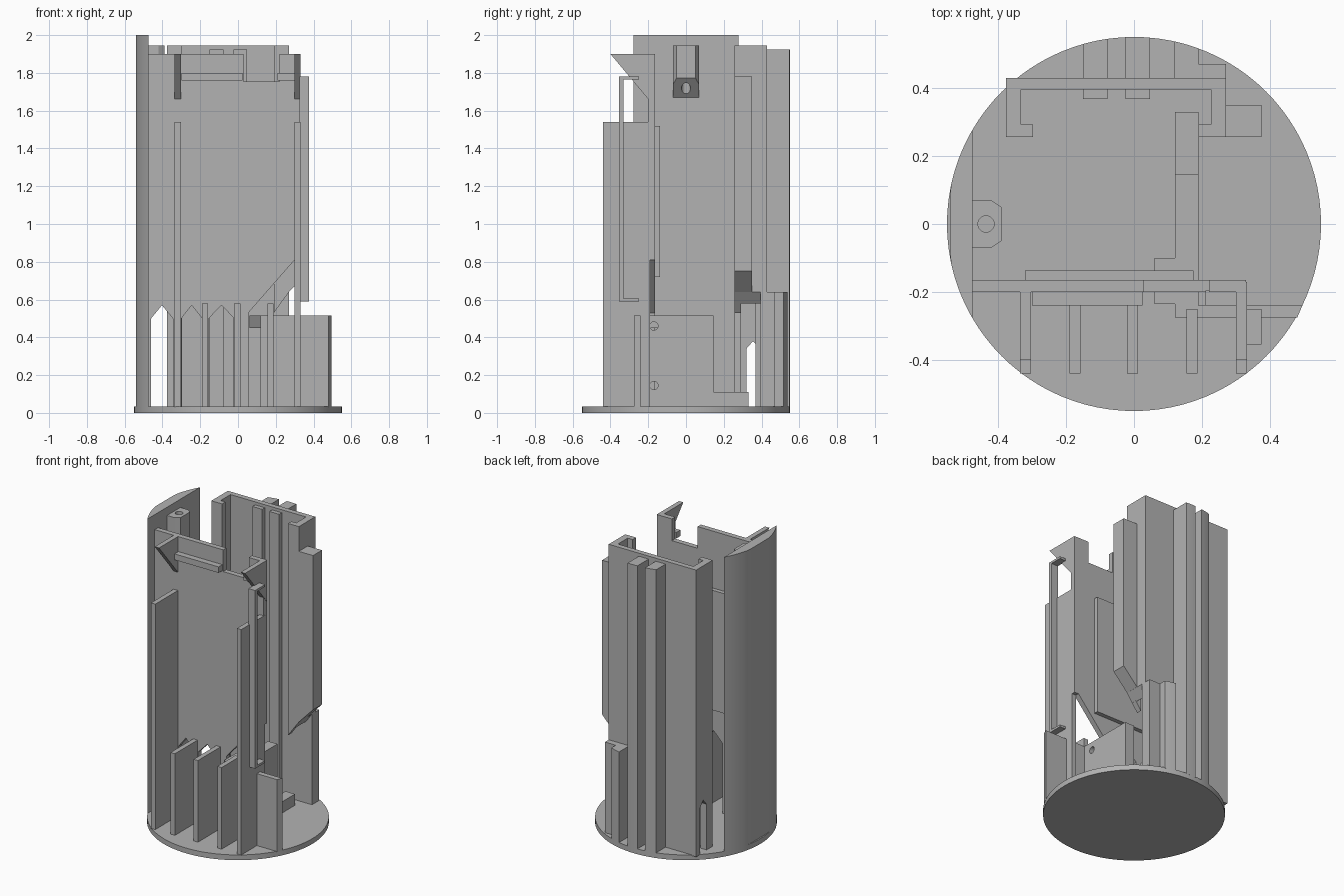
import bpy, bmesh, math
from mathutils import Vector

cube = bpy.data.objects.get("Cube")
if cube:
    bpy.data.objects.remove(cube, do_unlink=True)

grey = bpy.data.materials.new("plain grey")
grey.use_nodes = True
grey.diffuse_color = (0.45, 0.45, 0.45, 1)
grey.node_tree.nodes["Principled BSDF"].inputs["Base Color"].default_value = grey.diffuse_color

R = 0.55
FLOOR = 0.03


def prism(name, points, axis, lo, hi):
    """Extrude a flat outline along x, y or z from lo to hi."""
    place = {"x": lambda a, b: (lo, a, b),
             "y": lambda a, b: (a, lo, b),
             "z": lambda a, b: (a, b, lo)}[axis]
    step = Vector([(hi - lo) * (axis == k) for k in "xyz"])
    bm = bmesh.new()
    face = bm.faces.new([bm.verts.new(place(*p)) for p in points])
    new = bmesh.ops.extrude_face_region(bm, geom=[face])["geom"]
    bmesh.ops.translate(bm, vec=step, verts=[v for v in new if isinstance(v, bmesh.types.BMVert)])
    bmesh.ops.recalc_face_normals(bm, faces=bm.faces)
    mesh = bpy.data.meshes.new(name)
    bm.to_mesh(mesh)
    bm.free()
    mesh.materials.append(grey)
    ob = bpy.data.objects.new(name, mesh)
    bpy.context.collection.objects.link(ob)
    return ob


def box(name, x0, x1, y0, y1, z0, z1):
    return prism(name, [(x0, y0), (x1, y0), (x1, y1), (x0, y1)], "z", z0, z1)


def circle(cx, cy, r, n):
    return [(cx + r * math.cos(2 * math.pi * i / n), cy + r * math.sin(2 * math.pi * i / n)) for i in range(n)]


def rim(x):
    return math.sqrt(R * R - x * x)


def rim_fin(name, x0, x1, y0, z1):
    """Fin from y0 out to the round rim at the back."""
    arc = [(x1 + (x0 - x1) * i / 4, rim(x1 + (x0 - x1) * i / 4)) for i in range(5)]
    return prism(name, [(x0, y0), (x1, y0)] + arc, "z", FLOOR, z1)


def cut(ob, cutter):
    cutter.hide_render = True
    cutter.hide_set(True)
    mod = ob.modifiers.new("cut", "BOOLEAN")
    mod.object = cutter
    mod.solver = "EXACT"


def smooth(ob):
    bpy.ops.object.select_all(action="DESELECT")
    ob.select_set(True)
    bpy.context.view_layer.objects.active = ob
    bpy.ops.object.shade_smooth_by_angle(angle=math.radians(20))


# Round base
smooth(prism("base_disc", circle(0, 0, R, 96), "z", 0, 0.035))

# Tall rounded side shell with a flat inner face
chord = -0.475
a0 = math.acos(chord / R)
arc = [a0 + (2 * math.pi - 2 * a0) * i / 24 for i in range(25)]
smooth(prism("side_shell", [(max(R * math.cos(a), -0.54), R * math.sin(a)) for a in arc], "z", FLOOR, 2.0))

# Screw boss on the shell, with sloped underside
boss = prism("screw_boss", [(-0.48, -0.07), (-0.42, -0.07), (-0.39, -0.05), (-0.39, 0.05),
                            (-0.42, 0.07), (-0.48, 0.07)], "z", 1.6, 1.945)
cut(boss, prism("boss_slope_cutter", [(-0.475, 1.67), (-0.38, 1.785), (-0.38, 1.5), (-0.6, 1.5), (-0.6, 1.67)],
                "y", -0.2, 0.2))
cut(boss, prism("boss_hole_cutter", circle(-0.435, 0, 0.024, 20), "z", 1.5, 2.1))

# Front wall with pointed slots, a top notch and a slanted lower corner
wall = [(-0.48, FLOOR)]
for s0, s1 in [(-0.46, -0.345), (-0.3, -0.19), (-0.155, -0.02)]:
    wall += [(s0, FLOOR), (s0, 0.5), ((s0 + s1) / 2, 0.57), (s1, 0.5), (s1, FLOOR)]
wall += [(0.055, FLOOR), (0.055, 0.53), (0.3, 0.81), (0.33, 0.81), (0.33, 1.9),
         (0.22, 1.9), (0.22, 1.755), (0.03, 1.755), (0.03, 1.9), (-0.48, 1.9)]
prism("front_wall", wall, "y", -0.2, -0.165)
box("front_wall_pad", -0.32, 0.175, -0.17, -0.137, 0.72, 1.52)
for name, x0, x1 in [("left", 0.21, 0.3), ("right", -0.3, 0.025)]:
    box("front_rail_" + name, x0, x1, -0.24, -0.195, 1.76, 1.8)

# Front ribs: two tall guides with wedge tops, three short fins
for name, x in [("right", -0.335), ("left", 0.3)]:
    box("guide_rib_" + name, x, x + 0.032, -0.44, -0.19, FLOOR, 1.54)
    prism("guide_wedge_" + name, [(-0.4, 1.9), (-0.17, 1.9), (-0.17, 1.625)], "x", x, x + 0.032)
for i, (x, y1) in enumerate([(-0.19, -0.19), (-0.02, -0.19), (0.155, -0.25)]):
    box(f"short_fin_{i + 1}", x, x + 0.032, -0.44, y1, FLOOR, 0.58)

# Clip frame beside the left guide
prism("front_clip", [(-0.25, 0.59), (-0.355, 0.59), (-0.355, 1.78), (-0.25, 1.78), (-0.25, 1.765),
                     (-0.33, 1.765), (-0.33, 0.605), (-0.25, 0.605)], "x", 0.325, 0.375)

# Corner bracket plates on the base
x_end = 0.48
prism("cross_plate", [(0.12, -0.275), (x_end, -0.275), (0.495, -0.24), (0.12, -0.24)], "z", FLOOR, 0.515)
plate = prism("stepped_plate", [(-0.27, FLOOR), (0.33, FLOOR), (0.33, 0.11), (0.145, 0.11),
                                (0.145, 0.515), (-0.27, 0.515)], "x", 0.12, 0.19)
for name, z in [("upper", 0.46), ("lower", 0.145)]:
    cut(plate, prism(name + "_hole_cutter", circle(-0.17, z, 0.022, 20), "x", 0.05, 0.25))
prism("plate_hook", [(-0.235, 0.515), (-0.1, 0.515), (-0.13, 0.45), (-0.2, 0.45)], "x", 0.06, 0.125)

# Back wall, side channel and inner strips
prism("back_wall", [(-0.376, FLOOR), (0.12, FLOOR), (0.12, 0.53), (0.19, 0.53), (0.27, 0.64),
                    (0.27, 1.945), (-0.376, 1.945)], "y", 0.395, 0.43)
channel = box("right_channel_wall", -0.376, -0.332, 0.256, 0.4, FLOOR, 1.945)
cut(channel, prism("channel_slot_cutter", [(0.32, 0.035), (0.39, 0.035), (0.39, 0.34), (0.355, 0.38), (0.32, 0.34)],
                   "x", -0.5, -0.2))
box("right_channel_lip", -0.335, -0.297, 0.256, 0.292, FLOOR, 1.945)
prism("left_channel_wall", [(0.226, 0.58), (0.27, 0.64), (0.27, 1.945), (0.226, 1.945)], "y", 0.256, 0.4)
prism("left_channel_lip", [(0.19, 0.53), (0.23, 0.585), (0.23, 1.945), (0.19, 1.945)], "y", 0.256, 0.292)
prism("back_clip_block", [(0.265, 0.635), (0.375, 0.75), (0.375, 1.78), (0.265, 1.78)], "y", 0.256, 0.35)

# Back fins out to the rim, with matching strips inside the wall
for name, x0, x1 in [("right", -0.15, -0.078), ("left", -0.025, 0.047)]:
    smooth(rim_fin("back_fin_" + name, x0, x1, 0.42, 1.925))
    box("inner_strip_" + name, x0, x1, 0.367, 0.4, FLOOR, 1.925)
smooth(rim_fin("low_back_fin", 0.118, 0.19, 0.395, 0.64))
box("low_back_step", 0.185, 0.27, 0.395, 0.47, FLOOR, 0.64)
